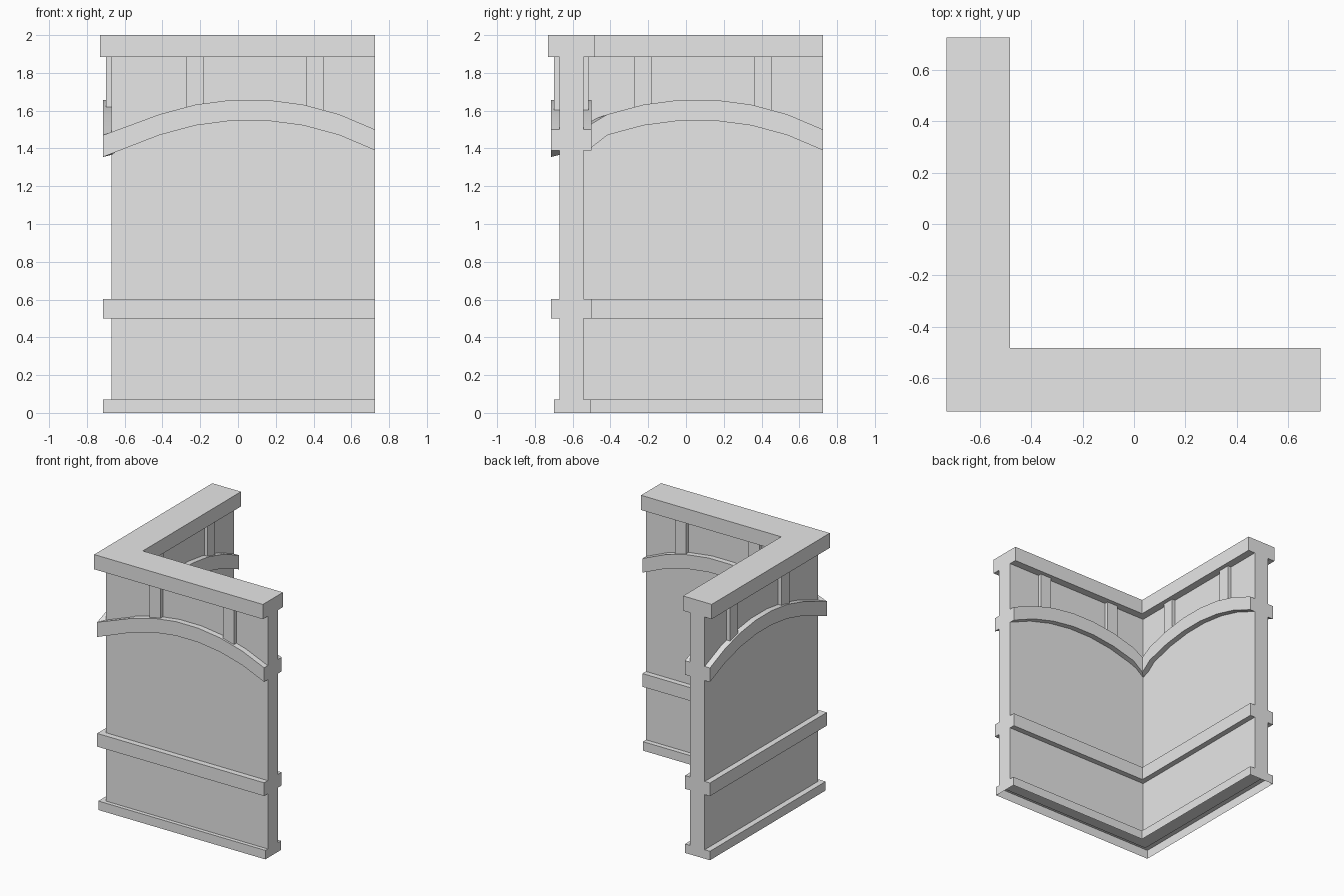
import bpy
import bmesh

if "Cube" in bpy.data.objects:
    bpy.data.objects.remove(bpy.data.objects["Cube"], do_unlink=True)

END = 0.726  # both wings stop flush here

stone = bpy.data.materials.new("pale_grey")
stone.use_nodes = True
GREY = (0.8, 0.8, 0.8, 1)
stone.diffuse_color = GREY
stone.node_tree.nodes["Principled BSDF"].inputs["Base Color"].default_value = GREY


def finish(bm, name):
    bmesh.ops.recalc_face_normals(bm, faces=bm.faces)
    mesh = bpy.data.meshes.new(name)
    bm.to_mesh(mesh)
    bm.free()
    mesh.materials.append(stone)
    obj = bpy.data.objects.new(name, mesh)
    bpy.context.collection.objects.link(obj)
    return obj


def corner_course(name, x_range, y_range, z0, z1, open_bottom=False):
    """Extruded L-shaped course following both wings."""
    (xo, xi), (yo, yi) = x_range, y_range
    outline = [(xo, yo), (END, yo), (END, yi), (xi, yi), (xi, END), (xo, END)]
    bm = bmesh.new()
    low = [bm.verts.new((x, y, z0)) for x, y in outline]
    high = [bm.verts.new((x, y, z1)) for x, y in outline]
    bm.faces.new(high)
    bottom = bm.faces.new(low[::-1])
    for i in range(6):
        j = (i + 1) % 6
        bm.faces.new((low[i], low[j], high[j], high[i]))
    bmesh.ops.recalc_face_normals(bm, faces=bm.faces)
    if open_bottom:
        bmesh.ops.delete(bm, geom=[bottom], context="FACES_ONLY")
    return finish(bm, name)


def box(name, x0, x1, y0, y1, z0, z1):
    bm = bmesh.new()
    bmesh.ops.create_cube(bm, size=1)
    for v in bm.verts:
        v.co = (x1 if v.co.x > 0 else x0, y1 if v.co.y > 0 else y0,
                z1 if v.co.z > 0 else z0)
    return finish(bm, name)


# Straight courses of the corner wall
wall = (-0.67, -0.543)
rail = (-0.715, -0.5)
cap = (-0.73, -0.483)
corner_course("wall_panels", wall, wall, 0.06, 1.9)
corner_course("base_skirting", rail, (-0.70, -0.505), 0, 0.07, open_bottom=True)
corner_course("middle_rail", rail, rail, 0.5, 0.603)
corner_course("top_cap", cap, cap, 1.885, 2)

# Short posts between arch and cap, mirrored across the diagonal
for i, (a, b) in enumerate([(-0.275, -0.18), (0.36, 0.455)]):
    box(f"front_post_{i + 1}", a, b, -0.70, -0.515, 1.58, 1.89)
    box(f"side_post_{i + 1}", -0.70, -0.515, a, b, 1.58, 1.89)

# Arched bands: one sweep along the front wing, round the corner, up the side
OUT, INN = rail
MID, HALF, RADIUS, STEPS = 0.06, 0.666, 1.466, 7


def drop(t):
    return RADIUS - (RADIUS ** 2 - (t - MID) ** 2) ** 0.5


stations = []
for k in range(STEPS):
    t = MID + HALF - 2 * HALF * k / STEPS
    top, low = 1.66 - drop(t), 1.55 - drop(t)
    stations.append([(t, OUT, top), (t, INN, top), (t, INN, low), (t, OUT, low)])
# Mitred corner: outer edge dips, inner edge lifts
corner = [(OUT, OUT, 1.47), (INN, INN, 1.53), (INN, INN, 1.405), (OUT, OUT, 1.355)]
side = [[(y, x, z) for x, y, z in s] for s in reversed(stations)]

bm = bmesh.new()
rings = [[bm.verts.new(p) for p in s] for s in stations + [corner] + side]
for a, b in zip(rings, rings[1:]):
    for i in range(4):
        j = (i + 1) % 4
        bm.faces.new((a[i], a[j], b[j], b[i]))
bm.faces.new(rings[0])
bm.faces.new(rings[-1][::-1])
arch = finish(bm, "arched_bands")

bpy.ops.object.select_all(action="DESELECT")
arch.select_set(True)
bpy.context.view_layer.objects.active = arch
bpy.ops.object.shade_smooth_by_angle(angle=0.5)
